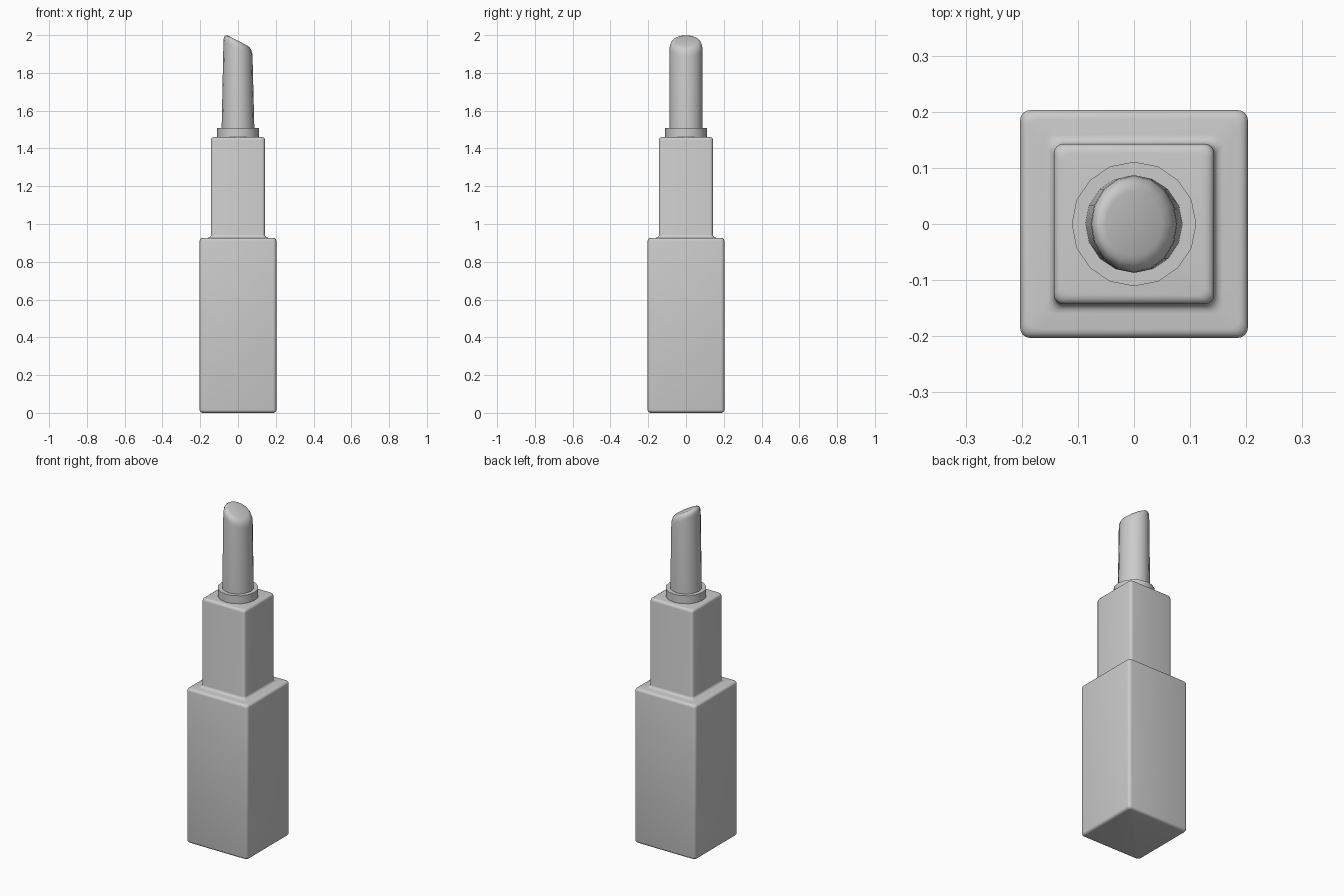
import bpy, math

if "Cube" in bpy.data.objects:
    bpy.data.objects.remove(bpy.data.objects["Cube"])

def rounded_square(half, r, z, seg=4):
    """Ring of points: square with rounded corners."""
    pts = []
    c = half - r
    for q, (sx, sy) in enumerate([(1, 1), (-1, 1), (-1, -1), (1, -1)]):
        for i in range(seg + 1):
            a = math.pi / 2 * (q + i / seg)
            pts.append((sx * c + r * math.cos(a), sy * c + r * math.sin(a), z))
    return pts

def circle(rx, ry, z, slope=0.0, n=16, cx=0.0):
    """Ring of points: ellipse, optionally on a slanted plane."""
    pts = []
    for i in range(n):
        a = 2 * math.pi * i / n
        x = cx + rx * math.cos(a)
        pts.append((x, ry * math.sin(a), z - slope * x))
    return pts

def loft(name, rings, angle=35):
    """Skin a stack of rings and cap both ends."""
    n = len(rings[0])
    verts = [p for ring in rings for p in ring]
    faces = [tuple(reversed(range(n))),
             tuple(range(len(verts) - n, len(verts)))]
    for k in range(len(rings) - 1):
        for i in range(n):
            j = (i + 1) % n
            faces.append((k * n + i, k * n + j, (k + 1) * n + j, (k + 1) * n + i))
    me = bpy.data.meshes.new(name)
    me.from_pydata(verts, [], faces)
    me.update()
    ob = bpy.data.objects.new(name, me)
    bpy.context.collection.objects.link(ob)
    bpy.ops.object.select_all(action='DESELECT')
    ob.select_set(True)
    bpy.context.view_layer.objects.active = ob
    bpy.ops.object.shade_smooth_by_angle(angle=math.radians(angle))
    return ob

def arc(c_half, c_z, r, a0, a1, steps=4):
    """Quarter-round section as (half width, z) pairs."""
    return [(c_half + r * math.cos(math.radians(a0 + (a1 - a0) * i / steps)),
             c_z + r * math.sin(math.radians(a0 + (a1 - a0) * i / steps)))
            for i in range(steps + 1)]

# Square case: wide base, filleted step, narrow upper block
B = 0.016
profile = (arc(0.203 - B, B, B, -90, 0) + arc(0.203 - B, 0.927 - B, B, 0, 90)
           + arc(0.159, 0.943, 0.016, 270, 180)
           + arc(0.143 - B, 1.46 - B, B, 0, 90))
loft("case", [rounded_square(h, 0.018, z) for h, z in profile])

# Round collar on top of the case
loft("collar", [circle(0.111, 0.111, z) for z in (1.45, 1.508)])

# Tapered stick with a slanted, softly rounded tip
S = 0.52
rings = [circle(0.087, 0.087, 1.49)]
for k, drop in ((1.0, 0.042), (0.98, 0.027), (0.92, 0.013), (0.82, 0.004), (0.66, 0.0)):
    rings.append(circle(0.077 * k, 0.087 * k, 1.970 - drop, S))
loft("stick", rings, 50)
